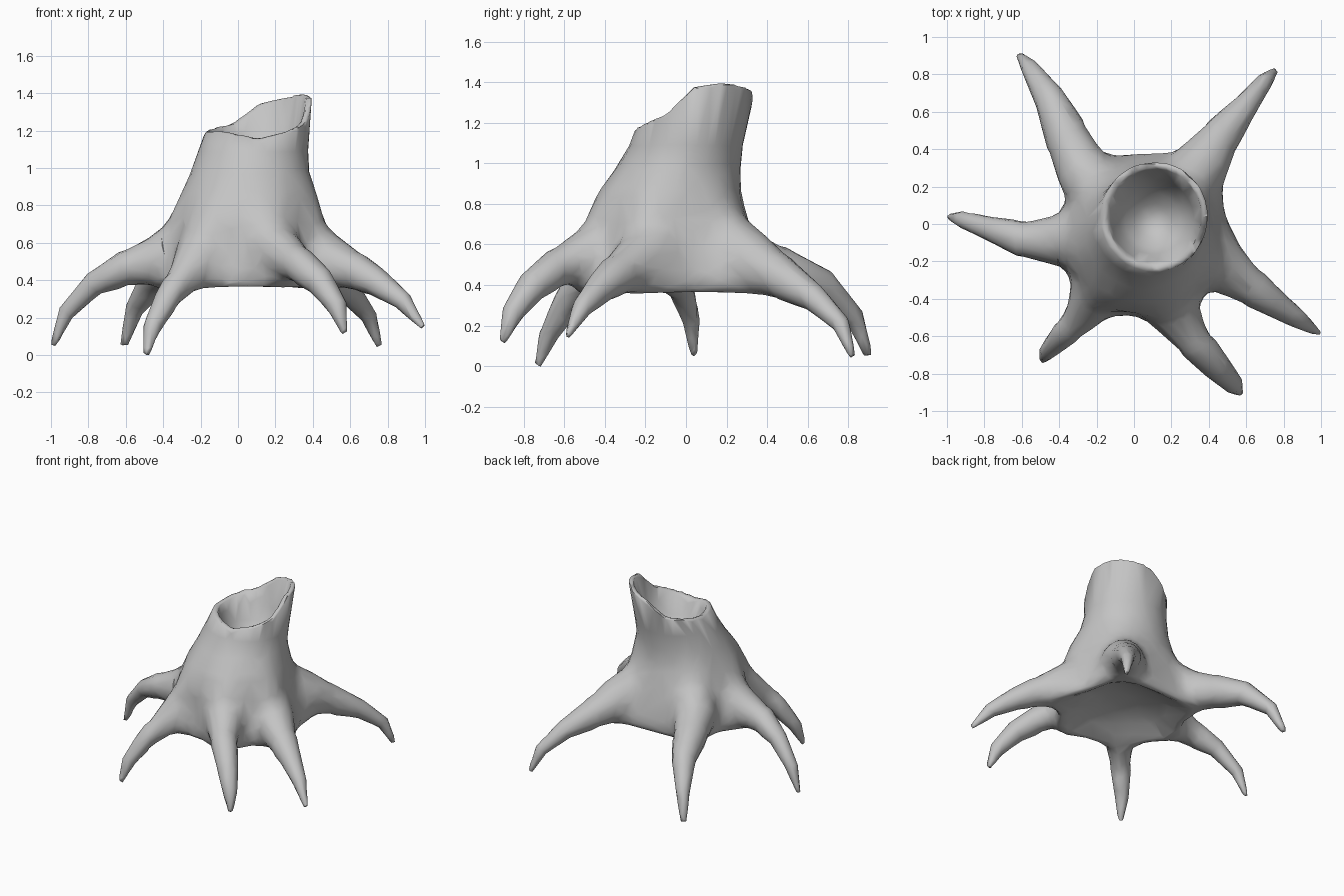
import bpy
import bmesh
import math
from mathutils import Vector

cube = bpy.data.objects.get("Cube")
if cube:
    bpy.data.objects.remove(cube, do_unlink=True)

SIDES = 48
bm = bmesh.new()

# Roots: stations (x, y, z, radius) from tip to base
ROOTS = [
    [(-0.99, 0.04, 0.06, 0.016), (-0.92, 0.025, 0.24, 0.045), (-0.77, -0.025, 0.395, 0.065),
     (-0.6, -0.08, 0.475, 0.098), (-0.42, -0.09, 0.52, 0.14)],
    [(-0.49, -0.73, 0.015, 0.018), (-0.46, -0.68, 0.16, 0.048), (-0.38, -0.595, 0.31, 0.07),
     (-0.285, -0.5, 0.43, 0.1), (-0.2, -0.36, 0.54, 0.15)],
    [(0.57, -0.905, 0.13, 0.018), (0.53, -0.855, 0.275, 0.055), (0.44, -0.76, 0.405, 0.078),
     (0.315, -0.62, 0.505, 0.1), (0.19, -0.44, 0.57, 0.155)],
    [(0.99, -0.585, 0.16, 0.016), (0.88, -0.51, 0.305, 0.052), (0.73, -0.41, 0.41, 0.08),
     (0.57, -0.3, 0.485, 0.12), (0.42, -0.18, 0.54, 0.165)],
    [(0.755, 0.82, 0.06, 0.018), (0.7, 0.765, 0.22, 0.045), (0.595, 0.63, 0.35, 0.068),
     (0.465, 0.47, 0.445, 0.108), (0.36, 0.31, 0.53, 0.16)],
    [(-0.61, 0.9, 0.065, 0.022), (-0.555, 0.83, 0.255, 0.05), (-0.45, 0.67, 0.41, 0.085),
     (-0.35, 0.45, 0.485, 0.125), (-0.27, 0.27, 0.54, 0.155)],
]
CORE = Vector((0.05, -0.05, 0.85))
BEARINGS = [math.atan2(r[-1][1] - CORE.y, r[-1][0] - CORE.x) for r in ROOTS]


def loft(rings):
    """Skin a list of equal point loops and close both ends."""
    loops = [[bm.verts.new(p) for p in ring] for ring in rings]
    n = len(loops[0])
    faces = [bm.faces.new((loops[0])[::-1]), bm.faces.new(loops[-1])]
    for a, b in zip(loops, loops[1:]):
        for i in range(n):
            j = (i + 1) % n
            faces.append(bm.faces.new((a[i], a[j], b[j], b[i])))
    bmesh.ops.recalc_face_normals(bm, faces=faces)


def buttress(a):
    """1 towards a root, falling to 0 in the valleys between roots."""
    gaps = [math.remainder(a - b, math.tau) for b in BEARINGS]
    return max(math.exp(-(g / 0.34) ** 2) for g in gaps)


def section(cx, cy, rx, ry, height, flare=0.0):
    """Horizontal trunk loop; height is a function of the angle."""
    points = []
    for i in range(SIDES):
        a = math.tau * i / SIDES
        f = flare * buttress(a)
        points.append((cx + (rx + f) * math.cos(a), cy + (ry + f) * math.sin(a), height(a)))
    return points


def tube(stations):
    """Tapered round root."""
    pts = [Vector(s[:3]) for s in stations]
    rings = []
    for k, p in enumerate(pts):
        t = (pts[min(k + 1, len(pts) - 1)] - pts[max(k - 1, 0)]).normalized()
        side = t.cross(Vector((0, 0, 1))).normalized()
        up = side.cross(t)
        r = stations[k][3]
        rings.append([p + r * (side * math.cos(a) + up * math.sin(a))
                      for a in (math.tau * i / 12 for i in range(12))])
    loft(rings)


# Broken rim: height every 30 degrees, counter-clockwise from the left side
RIM = [1.39, 1.41, 1.39, 1.355, 1.25, 1.225, 1.205, 1.215, 1.2, 1.17, 1.205, 1.25]


def rim_height(a):
    k = a / math.tau * 12
    i = int(k + 1e-6)
    return RIM[i % 12] + (RIM[(i + 1) % 12] - RIM[i % 12]) * (k - i)


# Trunk: arched underside, buttressed wall, broken rim, then the hollow
TRUNK = [(0.5, 0.06, -0.05, 0.12, 0.12, 0.0),
         (0.45, 0.06, -0.05, 0.28, 0.28, 0.03),
         (0.355, 0.065, -0.05, 0.415, 0.415, 0.1),
         (0.44, 0.065, -0.05, 0.435, 0.43, 0.12),
         (0.6, 0.055, -0.06, 0.405, 0.4, 0.1),
         (0.73, 0.05, -0.08, 0.38, 0.39, 0.05),
         (0.87, 0.06, -0.08, 0.36, 0.35, 0.015),
         (1.0, 0.065, -0.035, 0.315, 0.305, 0.0),
         (1.1, 0.08, 0.0, 0.295, 0.28, 0.0)]
HOLLOW = [(1.15, 0.222), (1.05, 0.18), (0.95, 0.11), (0.9, 0.04)]
rings = [section(cx, cy, rx, ry, lambda a, z=z: z, f) for z, cx, cy, rx, ry, f in TRUNK]
rings += [section(0.11, 0.04, r, r + 0.008, rim_height) for r in (0.286, 0.252)]
rings += [section(0.1, 0.02, r, r, lambda a, z=z: z) for z, r in HOLLOW]
loft(rings)

for root in ROOTS:
    inner = Vector(root[-1][:3]).lerp(CORE, 0.45)
    tube(root + [(*inner, 0.15)])

mesh = bpy.data.meshes.new("tree_stump")
bm.to_mesh(mesh)
bm.free()
stump = bpy.data.objects.new("tree_stump", mesh)
bpy.context.collection.objects.link(stump)
bpy.ops.object.select_all(action='DESELECT')
stump.select_set(True)
bpy.context.view_layer.objects.active = stump

# Fuse trunk and roots into one skin
remesh = stump.modifiers.new("fuse", 'REMESH')
remesh.mode = 'VOXEL'
remesh.voxel_size = 0.014
bpy.ops.object.modifier_apply(modifier=remesh.name)

# Soften the joints between roots and trunk, keeping rim and tips crisp
bm = bmesh.new()
bm.from_mesh(stump.data)
joints = [v for v in bm.verts
          if v.co.z < 1.0 and math.hypot(v.co.x - CORE.x, v.co.y - CORE.y) < 0.68]
for verts, passes in ((joints, 50), (bm.verts[:], 1)):
    for _ in range(passes):
        bmesh.ops.smooth_vert(bm, verts=verts, factor=0.5,
                              use_axis_x=True, use_axis_y=True, use_axis_z=True)
floor = min(v.co.z for v in bm.verts)
for v in bm.verts:
    v.co.z -= floor
bm.to_mesh(stump.data)
bm.free()

# Reduce to a light, slightly faceted mesh
reduce = stump.modifiers.new("reduce", 'DECIMATE')
reduce.ratio = 0.035
bpy.ops.object.modifier_apply(modifier=reduce.name)
bpy.ops.object.shade_smooth_by_angle(angle=math.radians(55))

# Single grey colour
grey = bpy.data.materials.new("plain_grey")
grey.use_nodes = True
colour = (0.55, 0.55, 0.55, 1.0)
grey.diffuse_color = colour
grey.node_tree.nodes["Principled BSDF"].inputs["Base Color"].default_value = colour
stump.data.materials.clear()
stump.data.materials.append(grey)
